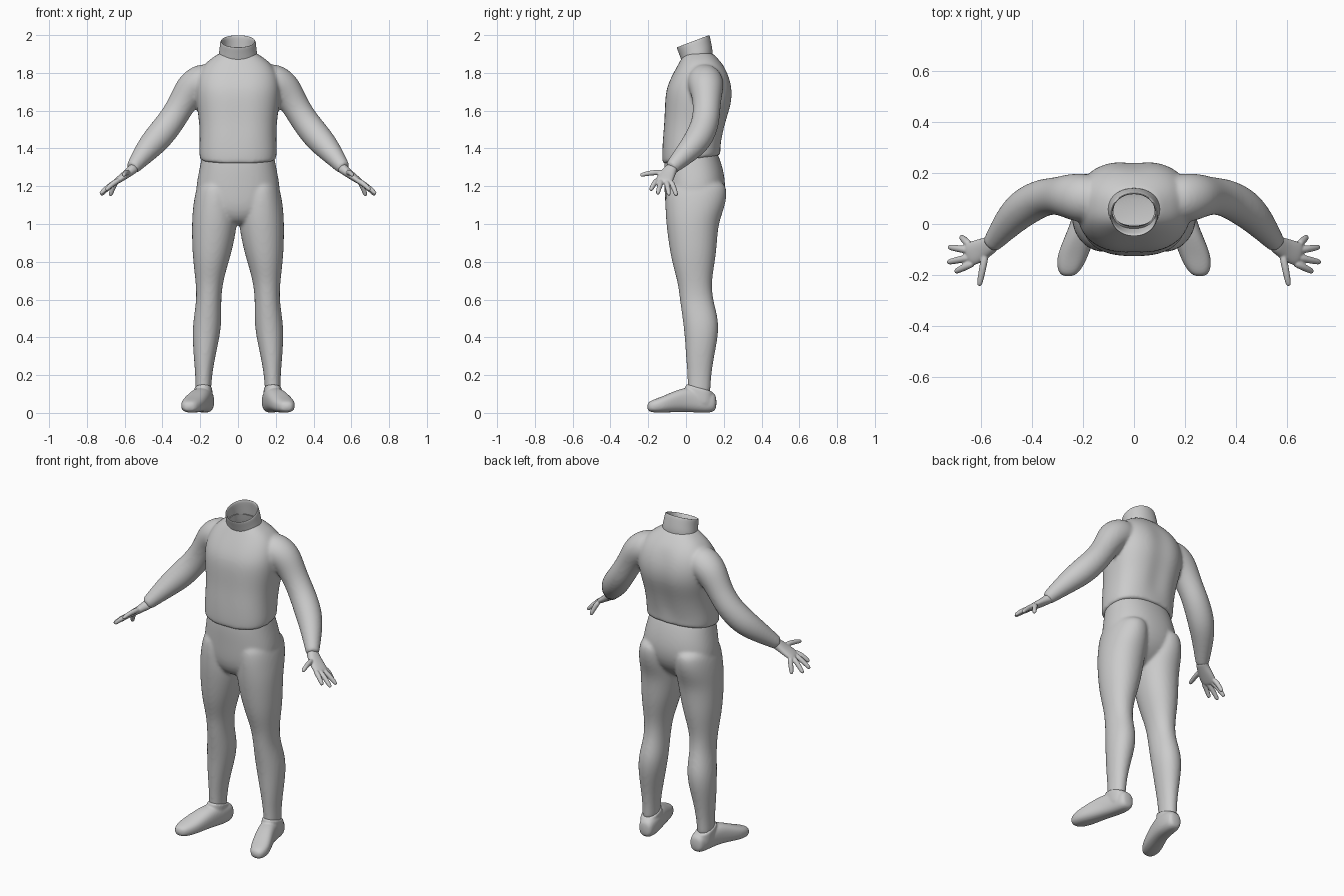
import bpy, bmesh, math
from mathutils import Vector

old = bpy.data.objects.get("Cube")
if old:
    bpy.data.objects.remove(old)

SIDES = 28
X, Y, Z = Vector((1, 0, 0)), Vector((0, 1, 0)), Vector((0, 0, 1))

clay = bpy.data.materials.new("clay_grey")
clay.use_nodes = True
clay.diffuse_color = (0.6, 0.6, 0.6, 1)
clay.node_tree.nodes["Principled BSDF"].inputs["Base Color"].default_value = (0.6, 0.6, 0.6, 1)


def ring(center, u, v, power=2.0):
    """Superellipse outline spanned by the half axes u and v."""
    points = []
    for i in range(SIDES):
        a = math.tau * i / SIDES
        c, s = math.cos(a), math.sin(a)
        points.append(Vector(center) + u * math.copysign(abs(c) ** (2 / power), c)
                      + v * math.copysign(abs(s) ** (2 / power), s))
    return points


def loft(bm, rings, closed=False):
    """Skin a row of outlines, capped at the ends or joined into a loop."""
    rows = [[bm.verts.new(p) for p in r] for r in rings]
    pairs = list(zip(rows, rows[1:]))
    if closed:
        pairs.append((rows[-1], rows[0]))
    else:
        bm.faces.new(rows[0])
        bm.faces.new(rows[-1])
    for low, high in pairs:
        for i in range(SIDES):
            j = (i + 1) % SIDES
            bm.faces.new((low[i], low[j], high[j], high[i]))


def level(z, inner, outer, front, back, tilt=0, power=2.3):
    """Horizontal outline; tilt raises it towards the back."""
    mid = ((inner + outer) / 2, (front + back) / 2, z + tilt * (front + back) / 2)
    return ring(mid, X * (outer - inner) / 2, (Y + Z * tilt) * (back - front) / 2, power)


def tube(bm, path):
    """Round limb through (x, y, z, radius) points."""
    pts = [Vector(p[:3]) for p in path]
    rings = []
    for i, p in enumerate(pts):
        t = (pts[min(i + 1, len(pts) - 1)] - pts[max(i - 1, 0)]).normalized()
        u = t.cross(Vector((0.3, 0.9, 0.5))).normalized()
        rings.append(ring(p, u * path[i][3], t.cross(u) * path[i][3]))
    loft(bm, rings)


def flip(points, side):
    return [Vector((p[0] * side, p[1], p[2])) for p in points]


def finish(name, bm, voxel=0, cutter=None, relax=4):
    """Make the object, fuse its overlapping volumes and shade it smooth."""
    bmesh.ops.recalc_face_normals(bm, faces=bm.faces[:])
    mesh = bpy.data.meshes.new(name)
    bm.to_mesh(mesh)
    bm.free()
    mesh.materials.append(clay)
    ob = bpy.data.objects.new(name, mesh)
    bpy.context.scene.collection.objects.link(ob)
    ob.modifiers.new("round", "SUBSURF").levels = 2
    if voxel:
        fuse = ob.modifiers.new("fuse", "REMESH")
        fuse.mode, fuse.voxel_size = "VOXEL", voxel
        soft = ob.modifiers.new("soften", "SMOOTH")
        soft.factor, soft.iterations = 0.5, relax
    if cutter:
        cut = ob.modifiers.new("hollow", "BOOLEAN")
        cut.operation, cut.object = "DIFFERENCE", cutter
    bpy.ops.object.select_all(action="DESELECT")
    ob.select_set(True)
    bpy.context.view_layer.objects.active = ob
    bpy.ops.object.convert(target="MESH")
    bpy.ops.object.shade_smooth_by_angle(angle=math.radians(50))
    return ob


# Hollow inside the neck opening
bm = bmesh.new()
loft(bm, [level(z, -w, w, f, b) for z, w, f, b in (
    (1.97, .078, -.02, .11), (1.88, .08, -.005, .12), (1.8, .1, -.01, .15),
    (1.7, .14, -.05, .18), (1.5, .14, -.06, .16), (1.45, .13, -.05, .14))])
hollow = finish("neck_hollow_cutter", bm)
hollow.hide_render = True
hollow.hide_set(True)

# Shirt: trunk with both sleeves fused on
bm = bmesh.new()
TRUNK = (
    (1.335, .2, -.122, .18, .15), (1.34, .203, -.126, .182, .15), (1.38, .207, -.128, .183, .1),
    (1.46, .203, -.125, .195, 0), (1.55, .207, -.117, .217, 0), (1.64, .222, -.115, .248, 0),
    (1.72, .228, -.108, .25, 0), (1.79, .215, -.075, .23, 0), (1.84, .185, -.045, .2, 0),
    (1.875, .145, -.025, .17, 0), (1.9, .105, -.01, .145, 0), (1.91, .09, 0, .13, 0))
loft(bm, [level(z, -w, w, f, b, t, 2.5) for z, w, f, b, t in TRUNK])
for v in bm.verts:  # spine and breastbone grooves
    dent = math.exp(-(v.co.x / 0.035) ** 2)
    if 1.4 < v.co.z < 1.82:
        v.co.y -= dent * (0.012 if v.co.y > 0.05 else -0.004)
ARM = (
    (.12, .09, 1.76, .085), (.19, .1, 1.757, .098), (.24, .108, 1.725, .092), (.275, .11, 1.675, .08),
    (.31, .11, 1.615, .072), (.36, .104, 1.535, .074), (.425, .07, 1.455, .076),
    (.475, .025, 1.4, .066), (.52, -.03, 1.345, .051), (.555, -.075, 1.3, .038), (.562, -.083, 1.293, .036))
for side in (1, -1):
    tube(bm, [(x * side, y, z, r) for x, y, z, r in ARM])
finish("shirt", bm, 0.009, hollow, 8)

# Stand-up collar with a sloping open rim
bm = bmesh.new()
loft(bm, [level(z, -w, w, f, b, t, 2.1) for z, w, f, b, t in (
    (1.84, .1, -.012, .14, .28), (1.875, .104, -.026, .142, .28), (1.91, .098, -.036, .135, .33),
    (1.951, .095, -.05, .126, .37), (1.955, .09, -.048, .121, .38), (1.95, .084, -.04, .115, .38),
    (1.91, .084, -.024, .122, .33), (1.84, .09, -.002, .13, .28))], closed=True)
finish("collar", bm)

# Trousers: hips with both legs fused on
bm = bmesh.new()
loft(bm, [level(z, -w, w, f, b) for z, w, f, b in (
    (1.39, .18, -.1, .16), (1.37, .19, -.112, .17), (1.3, .203, -.118, .195), (1.21, .222, -.115, .212),
    (1.13, .225, -.113, .2), (1.07, .19, -.105, .165), (1.02, .12, -.08, .11), (.995, .06, -.04, .07))])
LEG = (
    (1.24, .03, .2, -.09, .2), (1.17, .012, .227, -.11, .222), (1.08, .004, .24, -.11, .203),
    (1.0, .003, .245, -.105, .17), (.87, .028, .243, -.088, .163), (.78, .055, .235, -.07, .15),
    (.69, .08, .224, -.043, .135), (.6, .09, .219, -.033, .142), (.5, .086, .236, -.018, .172),
    (.41, .095, .242, -.007, .172), (.29, .122, .234, .0, .147), (.2, .137, .226, .008, .134),
    (.13, .142, .226, .01, .13), (.09, .145, .225, .012, .128))
for side in (1, -1):
    loft(bm, [flip(level(*row, power=2.1), side) for row in LEG])
finish("trousers", bm, 0.009, relax=6)

SHOE = (
    (.162, .172, .03, .02, .09), (.14, .172, .047, .0, .115), (.07, .178, .052, .0, .13),
    (.0, .195, .055, .006, .138), (-.07, .22, .06, .004, .112), (-.13, .242, .061, .0, .085),
    (-.18, .254, .047, .002, .068), (-.206, .258, .024, .012, .052))
PALM = (
    (.54, -.065, 1.305, .033, .03), (.565, -.085, 1.285, .036, .026), (.595, -.1, 1.26, .043, .021),
    (.63, -.115, 1.235, .048, .018), (.655, -.122, 1.216, .042, .014))
ALONG = Vector((.72, -.25, -.6)).normalized()
ACROSS = Vector((-.25, -.95, .1)).normalized()
# Finger tips, each with its place across the knuckles
FINGERS = ((-.036, .677, -.05, 1.148), (-.012, .726, -.09, 1.152),
           (.013, .73, -.15, 1.158), (.036, .7, -.187, 1.178))

for label, side in (("left", 1), ("right", -1)):
    # Shoe with an ankle rim
    bm = bmesh.new()
    loft(bm, [flip(ring((x, y, (low + top) / 2), X * w, Z * (top - low) / 2, 2.5), side)
              for y, x, w, low, top in SHOE])
    loft(bm, [flip(level(z, .184 - w, .184 + w, .07 - d, .07 + d, -.28), side)
              for z, w, d in ((.05, .045, .07), (.1, .05, .076), (.15, .048, .072), (.154, .046, .07))])
    finish(label + "_shoe", bm, 0.006)

    # Hand with spread fingers
    bm = bmesh.new()
    loft(bm, [flip(ring((x, y, z), ACROSS * w, ALONG.cross(ACROSS) * t, 2.3), side)
              for x, y, z, w, t in PALM])
    digits = [(Vector((.635, -.116, 1.23)) + ACROSS * k, Vector((x, y, z))) for k, x, y, z in FINGERS]
    digits.append((Vector((.58, -.11, 1.272)), Vector((.606, -.243, 1.257))))
    for base, tip in digits:
        path = []
        for t, r in ((0, .014), (.35, .0145), (.7, .013), (.93, .011), (1, .007)):
            p = base.lerp(tip, t) + Z * 0.03 * t * (1 - t)
            path.append((p.x * side, p.y, p.z, r))
        tube(bm, path)
    finish(label + "_hand", bm, 0.004, relax=3)
